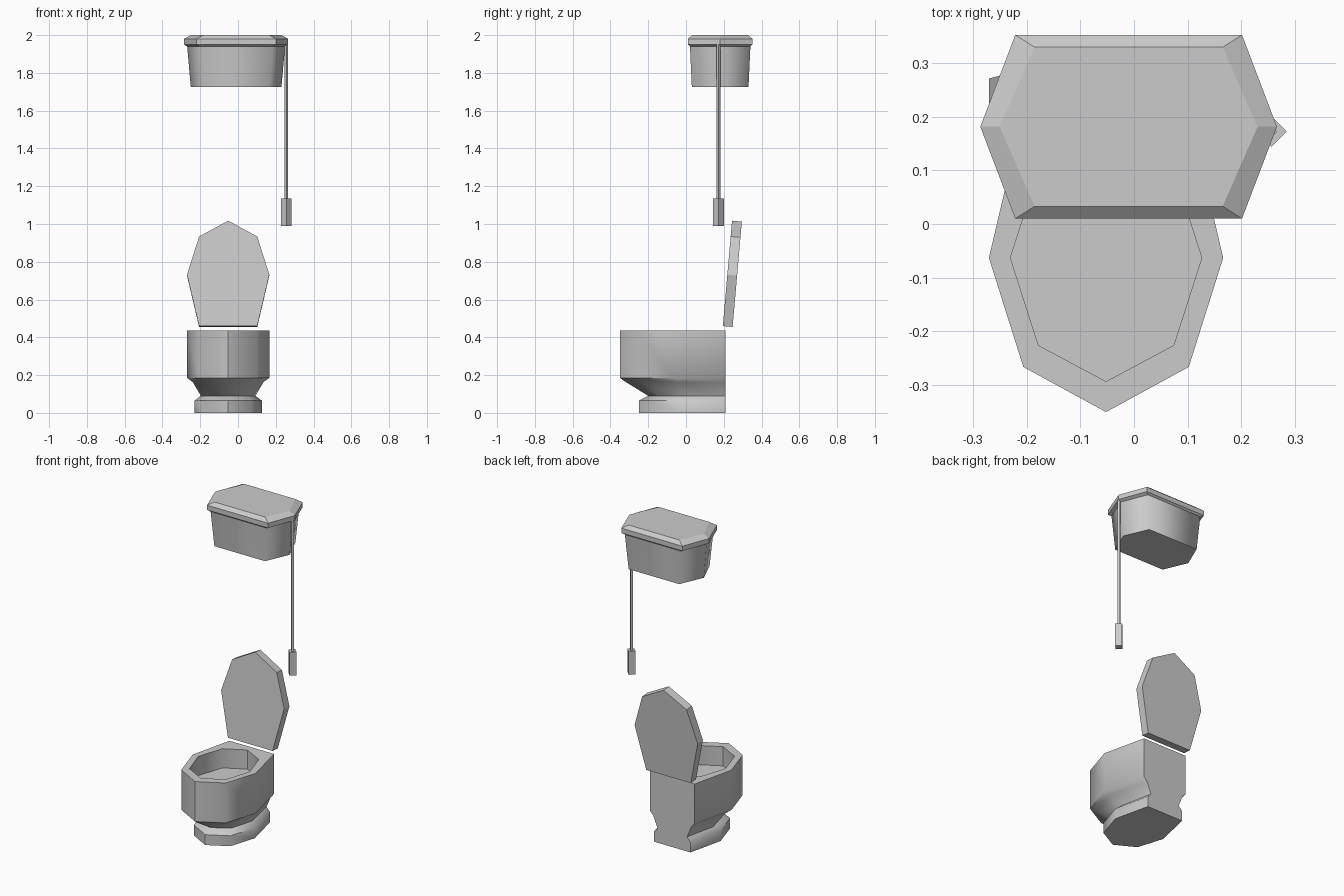
import bpy, bmesh, math
from mathutils import Matrix

if "Cube" in bpy.data.objects:
    bpy.data.objects.remove(bpy.data.objects["Cube"])

CX, BACK, WIDE = -0.052, 0.21, -0.063   # bowl centre line, flat back, widest point
K = math.sqrt(0.5)


def loft(name, rings, smooth=None):
    """Skin a stack of equal-sized point rings and cap both ends."""
    bm = bmesh.new()
    vs = [[bm.verts.new(p) for p in r] for r in rings]
    for a, b in zip(vs, vs[1:]):
        n = len(a)
        for i in range(n):
            bm.faces.new((a[i], a[(i + 1) % n], b[(i + 1) % n], b[i]))
    bm.faces.new(vs[0])
    bm.faces.new(vs[-1])
    bmesh.ops.recalc_face_normals(bm, faces=bm.faces)
    me = bpy.data.meshes.new(name)
    bm.to_mesh(me)
    bm.free()
    ob = bpy.data.objects.new(name, me)
    bpy.context.collection.objects.link(ob)
    if smooth:
        bpy.ops.object.select_all(action='DESELECT')
        bpy.context.view_layer.objects.active = ob
        ob.select_set(True)
        bpy.ops.object.shade_smooth_by_angle(angle=math.radians(smooth))
    return ob


def shell(half, front, z):
    """Egg outline: half octagon in front, tapering to a flat back."""
    s = half / 0.218
    t = (BACK - front) / 0.56
    pts = [(0, -0.35), (0.154, -0.266), (0.218, WIDE), (0.154, BACK),
           (0, BACK), (-0.154, BACK), (-0.218, WIDE), (-0.154, -0.266)]
    return [(CX + x * s, BACK + (y - BACK) * t, z) for x, y in pts]


def octagon(rx, ry, z):
    return [(CX + rx * math.sin(i * math.pi / 4),
             WIDE - ry * math.cos(i * math.pi / 4), z) for i in range(8)]


def hexagon(rx, ry, z):
    cx, cy = -0.01, 0.181
    c = rx - 0.065
    return [(cx + x, cy + y, z) for x, y in
            [(-rx, 0), (-c, -ry), (c, -ry), (rx, 0), (c, ry), (-c, ry)]]


def diamond(r, z):
    return [(0.256 + r, 0.172, z), (0.256, 0.172 + r, z),
            (0.256 - r, 0.172, z), (0.256, 0.172 - r, z)]


# Bowl: cavity floor, rim, outer wall, neck and foot
loft("bowl", [
    octagon(0.178, 0.230, 0.315), octagon(0.178, 0.230, 0.435),
    shell(0.218, -0.35, 0.435), shell(0.218, -0.35, 0.185),
    shell(0.187, -0.318, 0.163), shell(0.145, -0.20, 0.09),
    shell(0.178, -0.25, 0.065), shell(0.178, -0.25, 0)], 50)

# Raised lid: same outline stood upright and leaned back
lid = loft("seat_lid", [shell(0.218, -0.35, 0), shell(0.218, -0.35, 0.052)])
lid.data.transform(Matrix.Translation((0, 0.247, 0.455))
                   @ Matrix.Rotation(math.radians(-90 - 5), 4, 'X')
                   @ Matrix.Translation((0, -BACK, 0)))
# keep the slab in front of the hinge plane, top leaning to the back
ys = [v.co.y for v in lid.data.vertices]
zs = [v.co.z for v in lid.data.vertices]
lid.data.transform(Matrix.Translation((0, 0.195 - min(ys), 0.455 - min(zs))))

# High cistern and its bevelled cover
loft("cistern", [hexagon(0.240, 0.150, 1.725), hexagon(0.259, 0.160, 1.94)], 75)
loft("cistern_cover", [hexagon(0.250, 0.152, 1.935), hexagon(0.276, 0.171, 1.95),
                       hexagon(0.276, 0.171, 1.98), hexagon(0.240, 0.148, 2.0)])

# Pull cord and handle
loft("pull_cord", [diamond(0.010, 1.13), diamond(0.010, 1.95)])
loft("pull_handle", [diamond(0.028, 0.99), diamond(0.028, 1.135)])
